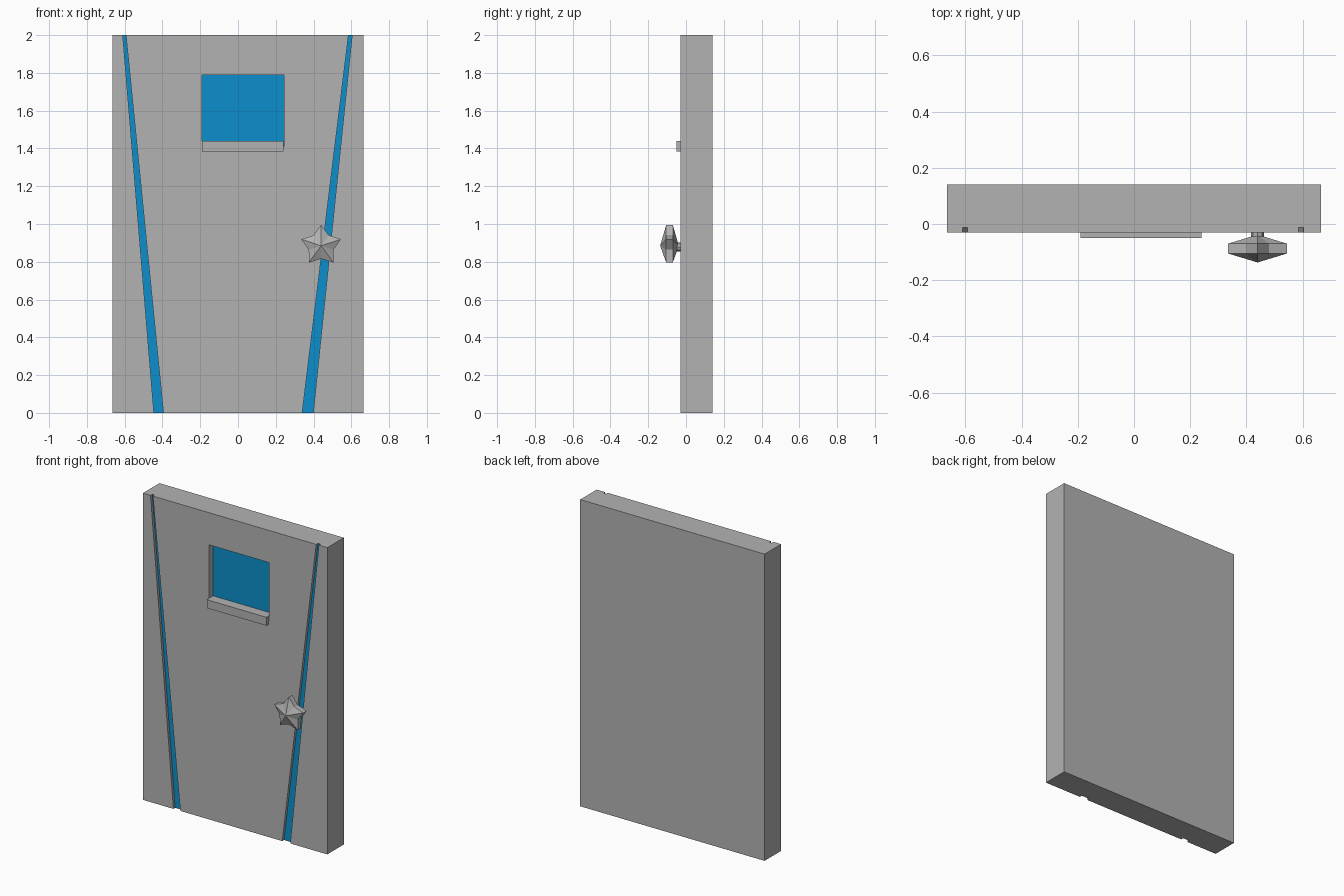
import bpy, bmesh
from math import sin, cos, pi
from mathutils import Vector

cube = bpy.data.objects.get("Cube")
if cube:
    bpy.data.objects.remove(cube, do_unlink=True)

FRONT, BACK = -0.03, 0.14


def material(name, rgb):
    m = bpy.data.materials.new(name)
    m.use_nodes = True
    m.diffuse_color = (*rgb, 1)
    m.node_tree.nodes["Principled BSDF"].inputs["Base Color"].default_value = (*rgb, 1)
    return m


grey = material("door grey", (0.45, 0.45, 0.45))
blue = material("bright blue", (0.004, 0.275, 0.604))


def make_object(name, bm, *mats):
    bmesh.ops.recalc_face_normals(bm, faces=bm.faces)
    mesh = bpy.data.meshes.new(name)
    bm.to_mesh(mesh)
    bm.free()
    for m in mats:
        mesh.materials.append(m)
    obj = bpy.data.objects.new(name, mesh)
    bpy.context.collection.objects.link(obj)
    return obj


def prism(name, outline, y0, y1, *mats):
    """Extrude an x-z outline from y0 to y1."""
    bm = bmesh.new()
    face = bm.faces.new([bm.verts.new((x, y0, z)) for x, z in outline])
    ext = bmesh.ops.extrude_face_region(bm, geom=[face])
    moved = [g for g in ext["geom"] if isinstance(g, bmesh.types.BMVert)]
    bmesh.ops.translate(bm, vec=(0, y1 - y0, 0), verts=moved)
    return make_object(name, bm, *mats)


def rect(x0, x1, z0, z1):
    return [(x0, z0), (x1, z0), (x1, z1), (x0, z1)]


def strip(b0, b1, t0, t1):
    """Tapered strip running past both ends of the door."""
    e = 0.05
    d0, d1 = (t0 - b0) / 2 * e, (t1 - b1) / 2 * e
    return [(b0 - d0, -e), (b1 - d1, -e), (t1 + d1, 2 + e), (t0 + d0, 2 + e)]


# Door slab with two tapered grooves and a recessed window
door = prism("door_slab", rect(-0.665, 0.665, 0, 2), FRONT, BACK, grey, blue)
cuts = [("right_groove_cutter", strip(-0.445, -0.395, -0.61, -0.593), 0.018),
        ("left_groove_cutter", strip(0.34, 0.398, 0.585, 0.604), 0.018),
        ("window_cutter", rect(-0.19, 0.243, 1.41, 1.79), 0.045)]
for name, outline, depth in cuts:
    cutter = prism(name, outline, FRONT - 0.1, FRONT + depth)
    cutter.hide_render = True
    mod = door.modifiers.new(name, 'BOOLEAN')
    mod.operation, mod.solver, mod.object = 'DIFFERENCE', 'EXACT', cutter
    bpy.context.view_layer.objects.active = door
    bpy.ops.object.modifier_apply(modifier=mod.name)
    bpy.data.objects.remove(cutter, do_unlink=True)

# Blue on the recessed floors only
for p in door.data.polygons:
    recessed = p.normal.y < -0.9 and p.center.y > FRONT + 0.005
    p.material_index = 1 if recessed else 0

# Window sill
prism("window_sill", rect(-0.19, 0.24, 1.385, 1.44), FRONT - 0.02, FRONT + 0.045, grey)

# Star-shaped knob: a five-pointed band with a point on both sides
KX, KZ = 0.44, 0.885
bm = bmesh.new()
rings = []
for y in (-0.105, -0.07):
    ring = []
    for i in range(10):
        r = 0.11 if i % 2 == 0 else 0.069
        a = pi / 2 + i * pi / 5
        ring.append(bm.verts.new((KX + r * cos(a), y, KZ + r * sin(a))))
    rings.append(ring)
tips = [bm.verts.new((KX, y, KZ)) for y in (-0.137, -0.038)]
for i in range(10):
    j = (i + 1) % 10
    bm.faces.new((rings[0][i], rings[0][j], rings[1][j], rings[1][i]))
    for ring, tip in zip(rings, tips):
        bm.faces.new((ring[i], ring[j], tip))
make_object("star_knob", bm, grey)

# Knob stem
stem = [(KX + 0.023 * cos(i * pi / 4), 0.878 + 0.023 * sin(i * pi / 4)) for i in range(8)]
prism("knob_stem", stem, -0.06, FRONT + 0.005, grey)
